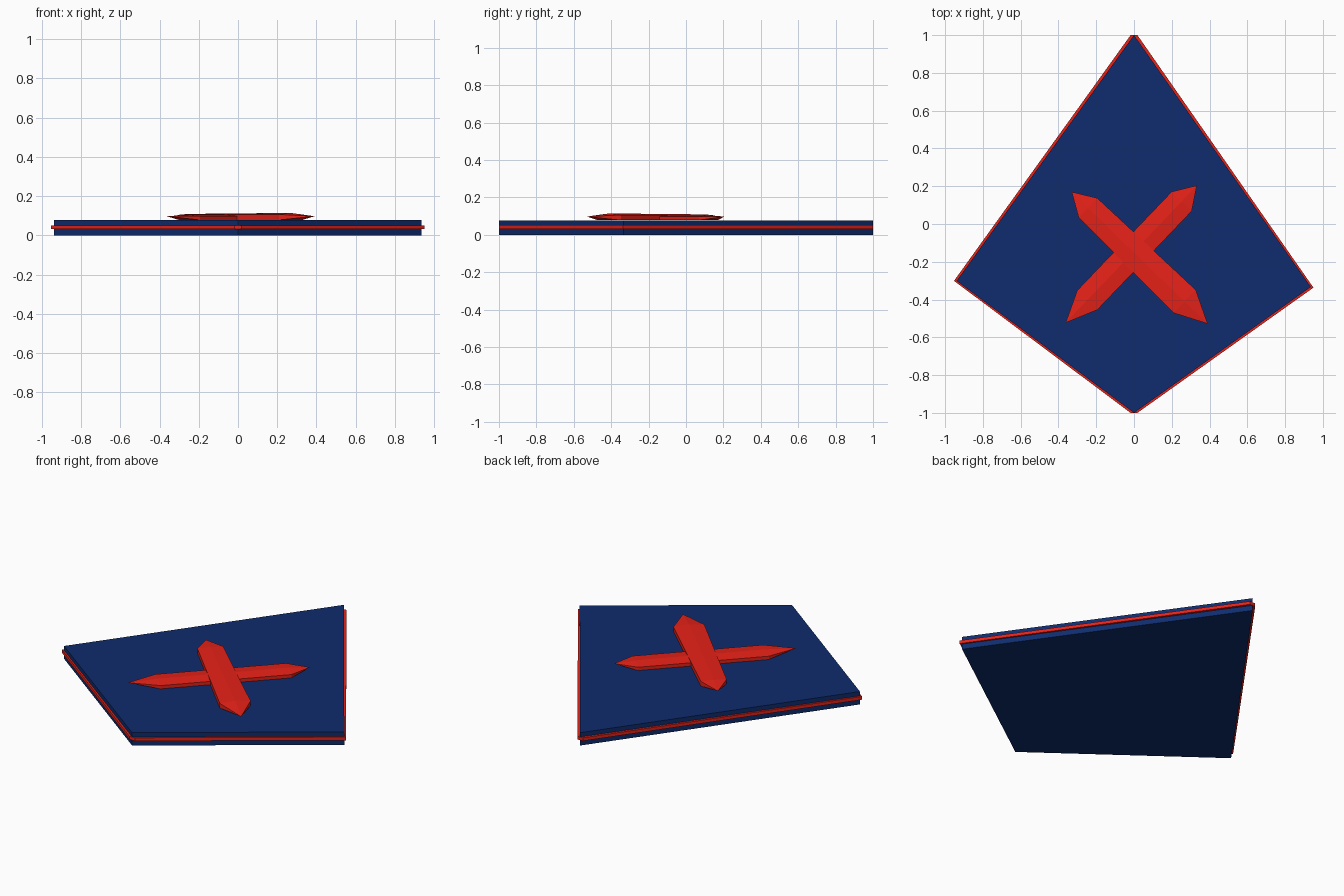
import bpy, bmesh
from mathutils import Vector

if "Cube" in bpy.data.objects:
    bpy.data.objects.remove(bpy.data.objects["Cube"])


def material(name, color):
    m = bpy.data.materials.new(name)
    m.diffuse_color = (*color, 1)
    m.use_nodes = True
    m.node_tree.nodes["Principled BSDF"].inputs["Base Color"].default_value = m.diffuse_color
    return m


BLUE = material("navy", (0.0045, 0.025, 0.155))
RED = material("red", (0.8, 0.016, 0.009))


def loft(name, sections, mat):
    """Skin equal-length point rings and close both ends."""
    bm = bmesh.new()
    rings = [[bm.verts.new(p) for p in s] for s in sections]
    n = len(rings[0])
    for a, b in zip(rings, rings[1:]):
        for i in range(n):
            j = (i + 1) % n
            bm.faces.new((a[i], a[j], b[j], b[i]))
    bm.faces.new(rings[0])
    bm.faces.new(rings[-1])
    bmesh.ops.remove_doubles(bm, verts=bm.verts, dist=1e-5)
    bmesh.ops.recalc_face_normals(bm, faces=bm.faces)
    me = bpy.data.meshes.new(name)
    bm.to_mesh(me)
    bm.free()
    me.materials.append(mat)
    ob = bpy.data.objects.new(name, me)
    bpy.context.collection.objects.link(ob)
    return ob


def slab(name, outline, z0, z1, mat):
    return loft(name, [[(x, y, z) for x, y in outline] for z in (z0, z1)], mat)


# Kite-shaped board
slab("kite_board", [(0, 1), (0.936, -0.333), (0, -1), (-0.939, -0.301)], 0, 0.077, BLUE)

# Thin strips running along the four edges
tips = [(0.018, 1), (0.95, -0.337), (0.018, -1), (-0.018, -1), (-0.953, -0.301), (-0.018, 1)]
for name, a, b in (("edge_strip_back_right", 0, 1), ("edge_strip_front_right", 1, 2),
                   ("edge_strip_front_left", 3, 4), ("edge_strip_back_left", 4, 5)):
    p, q = tips[a], tips[b]
    inner = [(x - (0.03 if x > 0 else -0.03), y) for x, y in (q, p)]
    slab(name, [p, q, *inner], 0.032, 0.051, RED)


# Crossed bars with pointed ends and a softly ridged top
def pointed_bar(name, start, end, w0, w1, l0, l1, edge, crown0, crown1):
    a, b = Vector((*start, 0.097)), Vector((*end, 0.097))
    d = (b - a).normalized()

    def ring(c, w, crown):
        side = Vector((-d.y, d.x, 0))
        prof = [(-w, 0.078), (-w, edge), (0, crown), (w, edge), (w, 0.078)]
        return [Vector((c.x, c.y, z)) + side * s for s, z in prof]

    # The end rings collapse to single points
    loft(name, [[a] * 5, ring(a + d * l0, w0, crown0),
                ring(b - d * l1, w1, crown1), [b] * 5], RED)


pointed_bar("upper_cross_bar", (-0.33, 0.17), (0.39, -0.528),
            0.071, 0.085, 0.12, 0.17, 0.106, 0.109, 0.114)
pointed_bar("lower_cross_bar", (-0.362, -0.523), (0.333, 0.204),
            0.074, 0.074, 0.166, 0.117, 0.098, 0.105, 0.105)
